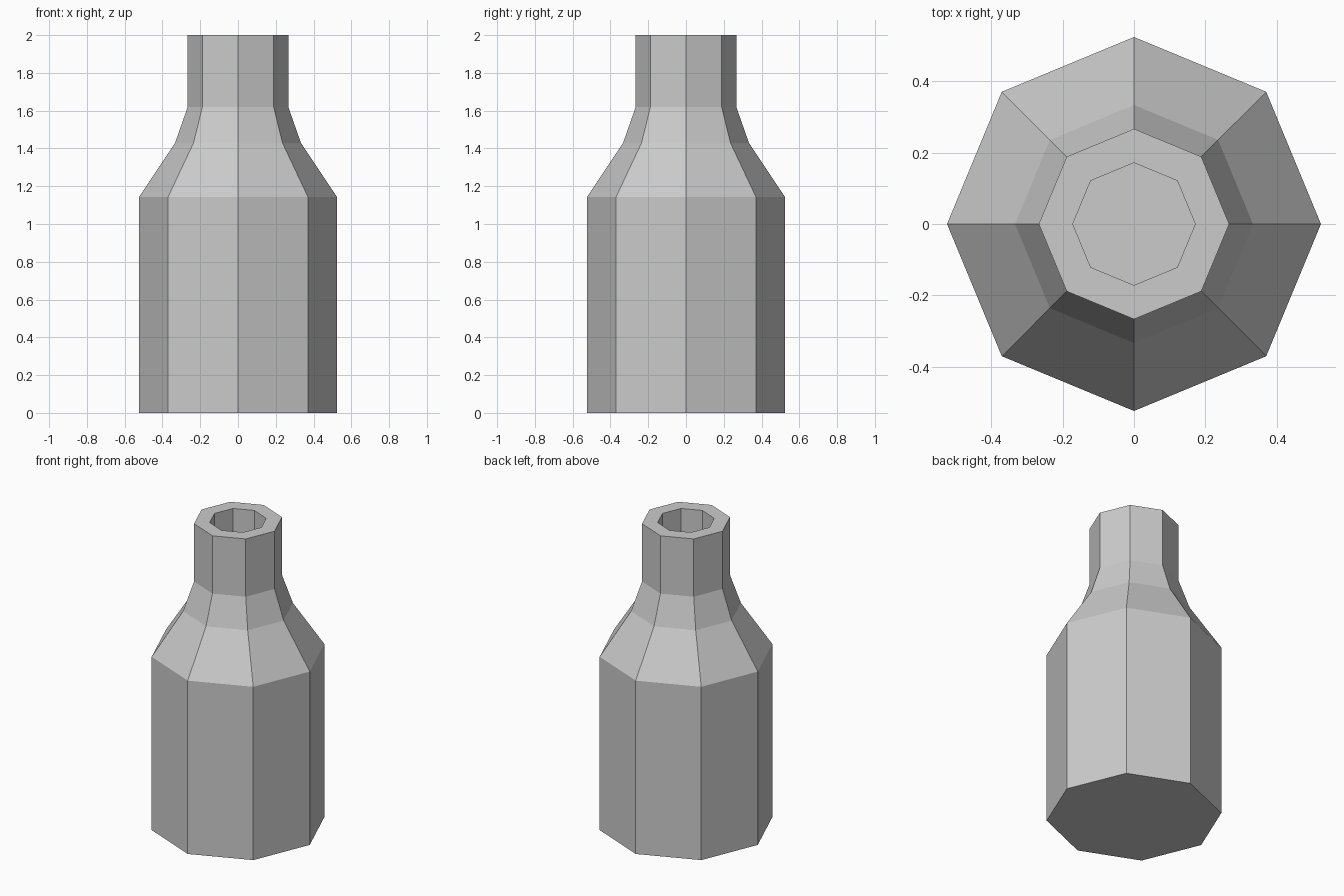
import bpy, bmesh
from math import cos, sin, tau

if "Cube" in bpy.data.objects:
    bpy.data.objects.remove(bpy.data.objects["Cube"])

SIDES = 8
U = 2 / 21  # modelling unit: bottle is 21 units tall, walls are 1 unit thick

# Profile (radius, height): outside going up, over the rim, then down the inside
OUTER = [(5.5, 0), (5.5, 12), (3.5, 15), (2.8, 17), (2.8, 21)]
INNER = [(1.8, 21), (1.8, 17), (2.5, 14.7), (4.5, 11.7), (4.5, 1)]


def lathe(name, profile, sides):
    """Revolve a profile into a flat-faced solid, capping both ends."""
    bm = bmesh.new()
    rings = [[bm.verts.new((r * U * cos(tau * i / sides), r * U * sin(tau * i / sides), z * U))
              for i in range(sides)] for r, z in profile]
    for a, b in zip(rings, rings[1:]):
        for i in range(sides):
            j = (i + 1) % sides
            bm.faces.new((a[i], a[j], b[j], b[i]))
    bm.faces.new(rings[0][::-1])  # underside
    bm.faces.new(rings[-1])       # inner floor
    bmesh.ops.recalc_face_normals(bm, faces=bm.faces)
    mesh = bpy.data.meshes.new(name)
    bm.to_mesh(mesh)
    bm.free()
    obj = bpy.data.objects.new(name, mesh)
    bpy.context.collection.objects.link(obj)
    return obj


# Hollow bottle with open neck
lathe("bottle", OUTER + INNER, SIDES)
